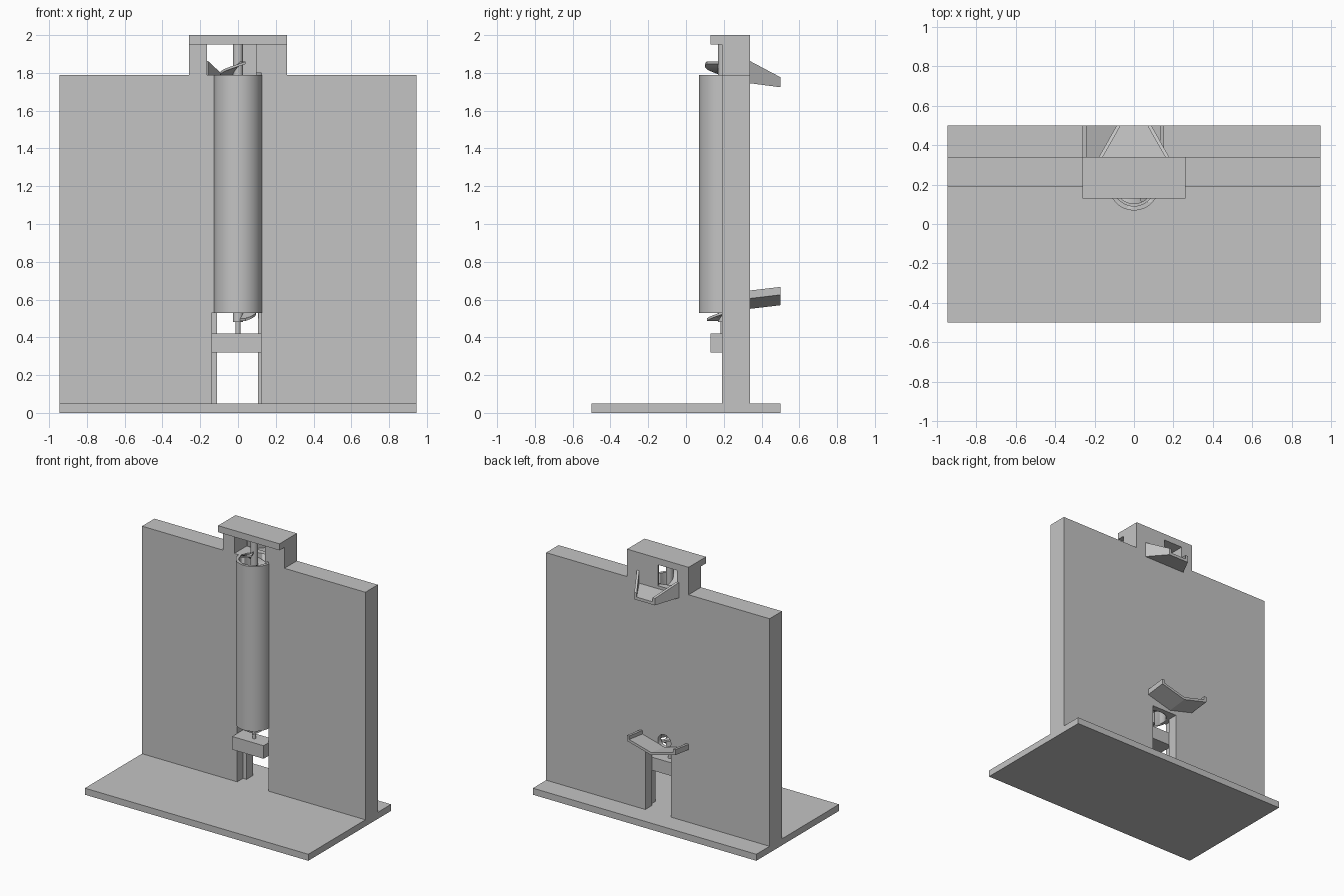
import bpy, bmesh, math
from mathutils import Matrix

if "Cube" in bpy.data.objects:
    bpy.data.objects.remove(bpy.data.objects["Cube"])

GREY = (0.55, 0.55, 0.55, 1)
mat = bpy.data.materials.new("plain_grey")
mat.use_nodes = True
mat.diffuse_color = GREY
mat.node_tree.nodes["Principled BSDF"].inputs["Base Color"].default_value = GREY

AXIS_Y = 0.196            # screw axis, just behind the wall's front face
FRONT, BACK = 0.19, 0.34  # wall faces
SILL, CAP_Z = 1.79, 1.95


def finish(name, bm, smooth=False):
    bmesh.ops.recalc_face_normals(bm, faces=bm.faces)
    me = bpy.data.meshes.new(name)
    bm.to_mesh(me)
    bm.free()
    ob = bpy.data.objects.new(name, me)
    bpy.context.collection.objects.link(ob)
    me.materials.append(mat)
    if smooth:
        activate(ob)
        bpy.ops.object.shade_smooth_by_angle(angle=math.radians(35))
    return ob


def activate(ob):
    bpy.ops.object.select_all(action='DESELECT')
    ob.select_set(True)
    bpy.context.view_layer.objects.active = ob


def hull(name, points):
    bm = bmesh.new()
    for p in points:
        bm.verts.new(p)
    bmesh.ops.convex_hull(bm, input=bm.verts)
    bmesh.ops.dissolve_limit(bm, angle_limit=0.01, verts=bm.verts, edges=bm.edges)
    return finish(name, bm)


def box(name, xs, ys, zs):
    return hull(name, [(x, y, z) for x in xs for y in ys for z in zs])


def cylinder(name, r, z0, z1, segments=64):
    bm = bmesh.new()
    bmesh.ops.create_cone(bm, cap_ends=True, segments=segments, radius1=r, radius2=r,
                          depth=z1 - z0, matrix=Matrix.Translation((0, AXIS_Y, (z0 + z1) / 2)))
    return finish(name, bm, True)


def cut(ob, cutter):
    mod = ob.modifiers.new("cut", 'BOOLEAN')
    mod.operation, mod.solver, mod.object = 'DIFFERENCE', 'EXACT', cutter
    activate(ob)
    bpy.ops.object.modifier_apply(modifier=mod.name)
    bpy.data.objects.remove(cutter)


def inlet_cutter():
    bm = bmesh.new()
    place = Matrix.Translation((-0.055, 0.31, 0.61)) @ Matrix.Rotation(math.pi / 2, 4, 'X')
    bmesh.ops.create_cone(bm, cap_ends=True, segments=32, radius1=0.055, radius2=0.055,
                          depth=0.2, matrix=place)
    return finish("inlet_cutter", bm)


# Base plate and tall wall with a raised neck
box("base_plate", (-0.945, 0.945), (-0.5, 0.5), (0, 0.05))
bm = bmesh.new()
outline = [(0.945, 0.05), (0.945, SILL), (0.26, SILL), (0.26, CAP_Z)]
outline += [(-x, z) for x, z in reversed(outline)]
face = bm.faces.new([bm.verts.new((x, FRONT, z)) for x, z in outline])
side = bmesh.ops.extrude_face_region(bm, geom=[face])["geom"]
bmesh.ops.translate(bm, vec=(0, BACK - FRONT, 0),
                    verts=[v for v in side if isinstance(v, bmesh.types.BMVert)])
wall = finish("wall", bm)

# Stepped lower opening, upper niche with a window, tube seat and ball inlet
cut(wall, box("cutter", (-0.14, 0.125), (0.1, 0.26), (0.04, 0.53)))
cut(wall, box("cutter", (-0.11, 0.106), (0.1, 0.4), (0.04, 0.53)))
cut(wall, box("cutter", (-0.164, 0.095), (0.1, 0.325), (SILL, 1.96)))
cut(wall, box("cutter", (-0.164, 0), (0.1, 0.4), (SILL, 1.96)))
cut(wall, cylinder("cutter", 0.126, 0.5, 1.8))
cut(wall, inlet_cutter())

# Top cap and lower bearing block
box("top_cap", (-0.26, 0.26), (0.13, BACK), (CAP_Z, 2.0))
box("bearing_block", (-0.14, 0.125), (0.13, 0.26), (0.32, 0.42))

# Hollow tube around the screw
tube = cylinder("tube", 0.1275, 0.53, SILL)
cut(tube, cylinder("cutter", 0.105, 0.4, 1.9))
cut(tube, inlet_cutter())

# Screw: shaft, pin and helical blade
cylinder("screw_shaft", 0.027, 0.48, CAP_Z, 32)
cylinder("screw_pin", 0.013, 0.41, 0.49, 24)
bm = bmesh.new()
TURNS, STEPS = 7, 36
end = math.radians(295)
previous = None
for i in range(TURNS * STEPS + 1):
    a = end + i * math.tau / STEPS
    z = 0.487 + 1.36 * i / (TURNS * STEPS)
    ring = [bm.verts.new((r * math.cos(a), AXIS_Y + r * math.sin(a), z + dz))
            for r, dz in ((0.02, 0), (0.095, 0), (0.095, 0.013), (0.02, 0.013))]
    if previous:
        for k in range(4):
            n = (k + 1) % 4
            bm.faces.new((previous[k], previous[n], ring[n], ring[k]))
    else:
        bm.faces.new(ring)
    previous = ring
bm.faces.new(previous)
finish("screw_blade", bm, True)

# Upper outlet chute: tapering floor with two side walls
hull("outlet_floor", [(s * w, y, z + dz) for s in (-1, 1) for dz in (0, 0.022)
                      for w, y, z in ((0.178, BACK, 1.745), (0.085, 0.5, 1.724))])
for s, label in ((1, "left"), (-1, "right")):
    hull("outlet_side_" + label,
         [(s * (w + t), y, z) for t in (0, 0.02)
          for w, y, zs in ((0.158, BACK, (1.745, 1.862)), (0.067, 0.5, (1.724, 1.777)))
          for z in zs])

# Lower inlet chute: shallow V sloping toward the wall, with raised lips
MID, HALF = -0.055, 0.206
for s, label in ((1, "left"), (-1, "right")):
    ends = ((BACK, 0), (0.5, 0.019))
    hull("inlet_slope_" + label,
         [(MID + s * w, y, z + dz + dy) for y, dy in ends for dz in (0, 0.02)
          for w, z in ((0, 0.551), (HALF, 0.606))])
    hull("inlet_lip_" + label,
         [(MID + s * w, y, z + dy) for y, dy in ends
          for w in (HALF - 0.02, HALF) for z in (0.606, 0.648)])
